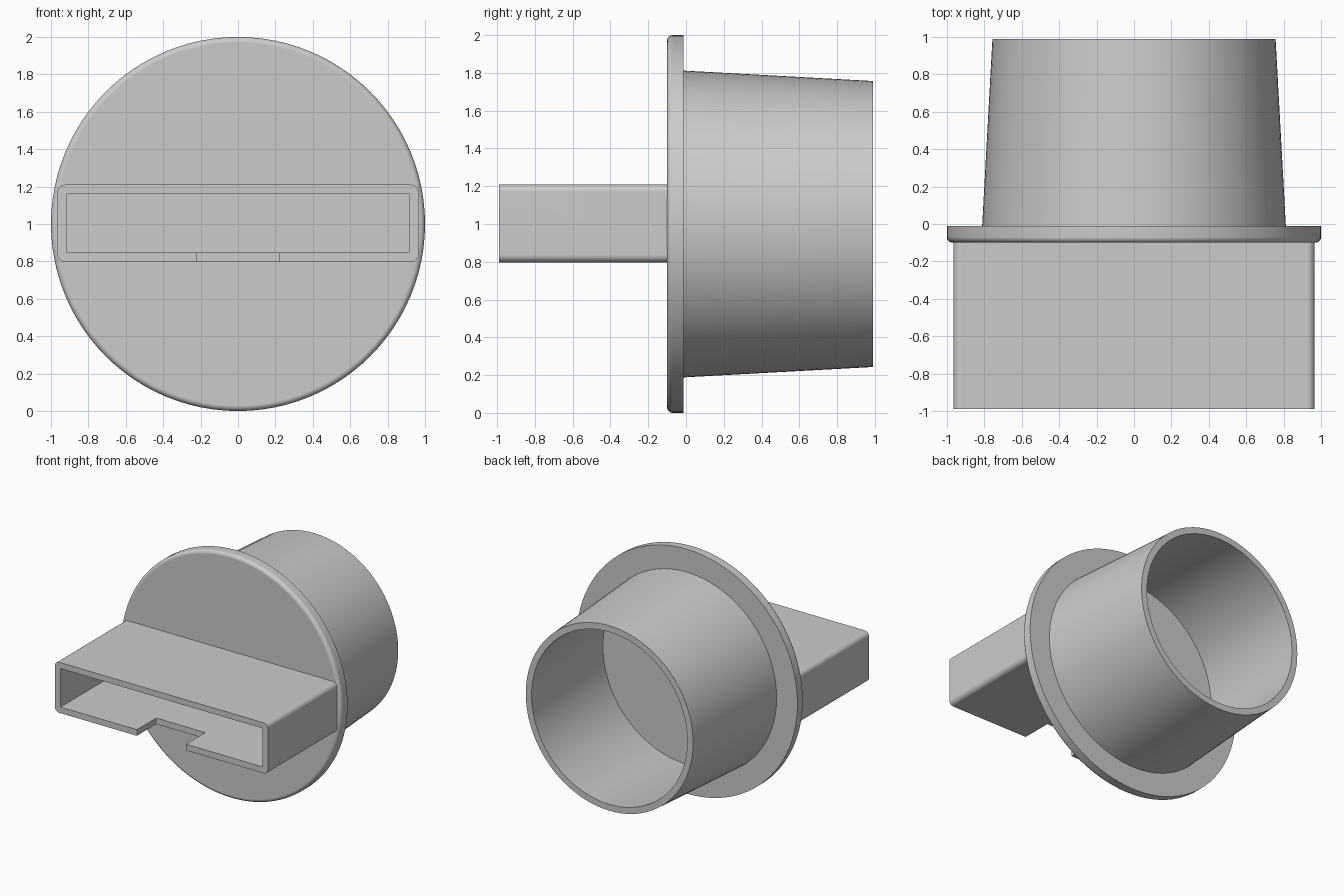
import bpy, bmesh
from math import pi, sin, cos

if "Cube" in bpy.data.objects:
    bpy.data.objects.remove(bpy.data.objects["Cube"])

SEG = 96


def make_object(name, bm):
    bmesh.ops.recalc_face_normals(bm, faces=bm.faces[:])
    mesh = bpy.data.meshes.new(name)
    bm.to_mesh(mesh)
    bm.free()
    obj = bpy.data.objects.new(name, mesh)
    bpy.context.collection.objects.link(obj)
    return obj


def lathe(name, profile):
    """Revolve (radius, y) points about the y axis at z = 1."""
    bm = bmesh.new()
    rings = []
    for r, y in profile:
        rings.append([bm.verts.new((r * cos(2 * pi * i / SEG), y,
                                    1 + r * sin(2 * pi * i / SEG))) for i in range(SEG)])
    for a, b in zip(rings, rings[1:]):
        for i in range(SEG):
            j = (i + 1) % SEG
            bm.faces.new((a[i], a[j], b[j], b[i]))
    bm.faces.new(rings[0])
    bm.faces.new(rings[-1])
    return make_object(name, bm)


def box(name, x, y, z, radius=0):
    """Box from min/max pairs; edges along y optionally rounded."""
    bm = bmesh.new()
    bmesh.ops.create_cube(bm, size=1)
    for v in bm.verts:
        v.co = [lo + (c + 0.5) * (hi - lo) for c, (lo, hi) in zip(v.co, (x, y, z))]
    if radius:
        edges = [e for e in bm.edges if abs(e.verts[0].co.y - e.verts[1].co.y) > 1e-4]
        bmesh.ops.bevel(bm, geom=edges, offset=radius, offset_type='OFFSET',
                        segments=6, profile=0.5, affect='EDGES')
    return make_object(name, bm)


def combine(target, other, operation):
    mod = target.modifiers.new(operation.title(), 'BOOLEAN')
    mod.object, mod.operation, mod.solver = other, operation, 'EXACT'
    bpy.context.view_layer.objects.active = target
    bpy.ops.object.modifier_apply(modifier=mod.name)
    bpy.data.objects.remove(other)


# Flange with rounded front rim, and tapered hollow round socket behind it
fillet = [(0.97 + 0.03 * sin(t * pi / 12), -0.07 - 0.03 * cos(t * pi / 12)) for t in range(7)]
adapter = lathe("flanged_adapter", fillet + [
    (1.0, -0.012), (0.812, -0.012), (0.757, 0.99), (0.705, 0.99), (0.76, -0.012)])

# Flat rectangular nozzle with its cavity and underside notch
nozzle = box("nozzle", (-0.965, 0.965), (-0.99, -0.05), (0.797, 1.21), 0.04)
combine(adapter, nozzle, 'UNION')
cavity = box("cavity_cutter", (-0.913, 0.913), (-1.2, -0.1), (0.847, 1.162))
combine(adapter, cavity, 'DIFFERENCE')
notch = box("notch_cutter", (-0.222, 0.222), (-1.2, -0.74), (0.7, 0.95))
combine(adapter, notch, 'DIFFERENCE')

# Smooth curved walls, sharp rims
bpy.ops.object.select_all(action='DESELECT')
adapter.select_set(True)
bpy.context.view_layer.objects.active = adapter
bpy.ops.object.shade_smooth_by_angle(angle=pi / 6)
weighted = adapter.modifiers.new("Weighted Normals", 'WEIGHTED_NORMAL')
weighted.keep_sharp = True
